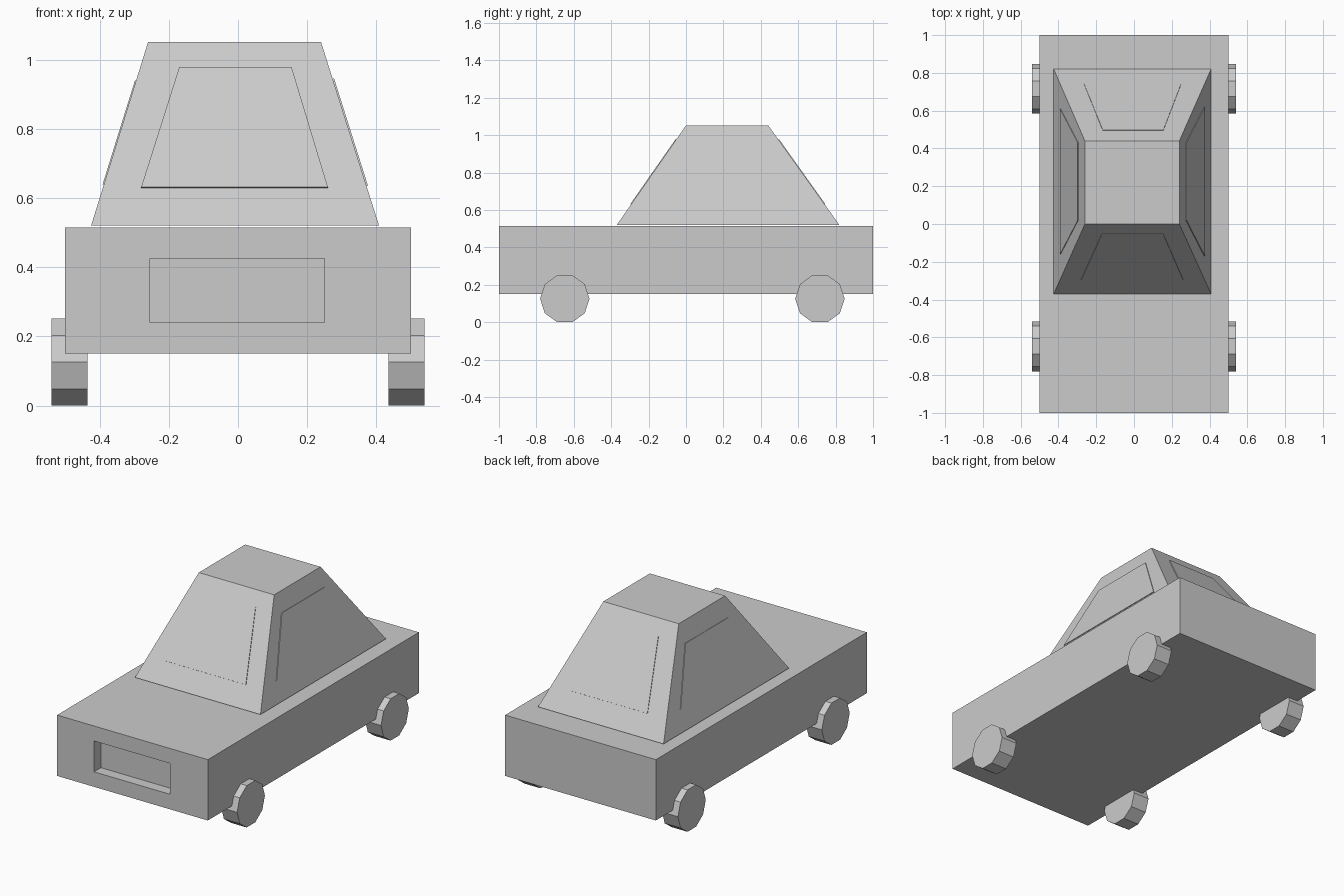
import bpy, bmesh, math
from mathutils import Vector, Matrix

if "Cube" in bpy.data.objects:
    bpy.data.objects.remove(bpy.data.objects["Cube"])


def finish(name, bm):
    bmesh.ops.recalc_face_normals(bm, faces=bm.faces)
    me = bpy.data.meshes.new(name)
    bm.to_mesh(me)
    bm.free()
    ob = bpy.data.objects.new(name, me)
    bpy.context.collection.objects.link(ob)
    return ob


def loft(name, ring_a, ring_b):
    """Closed solid between two rings of equal length."""
    bm = bmesh.new()
    a = [bm.verts.new(p) for p in ring_a]
    b = [bm.verts.new(p) for p in ring_b]
    bm.faces.new(a)
    bm.faces.new(b)
    for i in range(len(a)):
        j = (i + 1) % len(a)
        bm.faces.new((a[i], a[j], b[j], b[i]))
    return finish(name, bm)


def rect(x0, x1, y0, y1, z):
    return [(x0, y0, z), (x1, y0, z), (x1, y1, z), (x0, y1, z)]


# Body: box with a grille recess pushed into the front face
bm = bmesh.new()
bmesh.ops.create_cube(bm, size=1, matrix=Matrix.Translation((0, 0, 0.3325))
                      @ Matrix.Diagonal((1, 2, 0.365, 1)))
front = min(bm.faces, key=lambda f: f.calc_center_median().y)
bmesh.ops.inset_individual(bm, faces=[front], thickness=0.05)
for depth in (-1, -0.935):
    if depth > -1:
        new = bmesh.ops.extrude_discrete_faces(bm, faces=[front])
        front = new["faces"][0]
    for v in front.verts:
        v.co = (-0.255 if v.co.x < 0 else 0.25, depth,
                0.24 if v.co.z < 0.33 else 0.425)
finish("body", bm)

# Cabin: tapered block
loft("cabin", rect(-0.425, 0.408, -0.37, 0.82, 0.52),
     rect(-0.26, 0.24, 0.0, 0.44, 1.052))


# Windows: thin trapezoid panes lying on the cabin sides
def window(name, quad, out):
    pts = [Vector(p) for p in quad]
    n = (pts[1] - pts[0]).cross(pts[3] - pts[0]).normalized()
    if n.dot(Vector(out)) < 0:
        n = -n
    loft(name, [p - n * 0.015 for p in pts], [p + n * 0.003 for p in pts])


window("windscreen", [(-0.28, -0.295, 0.63), (0.26, -0.295, 0.63),
                      (0.155, -0.053, 0.977), (-0.17, -0.053, 0.977)], (0, -1, 0))
window("rear_window", [(-0.265, 0.742, 0.63), (0.25, 0.742, 0.63),
                       (0.155, 0.495, 0.977), (-0.165, 0.495, 0.977)], (0, 1, 0))
window("left_window", [(-0.389, -0.16, 0.638), (-0.389, 0.61, 0.638),
                       (-0.295, 0.43, 0.94), (-0.295, 0.02, 0.94)], (-1, 0, 0))
window("right_window", [(0.373, -0.17, 0.635), (0.373, 0.62, 0.635),
                        (0.275, 0.43, 0.945), (0.275, 0.02, 0.945)], (1, 0, 0))

# Wheels: ten-sided discs, flat side down
R = 0.132
for end, y in (("front", -0.648), ("rear", 0.716)):
    for side, x in (("left", -0.4875), ("right", 0.4875)):
        rings = [[(x + dx, y + R * math.cos(i * math.pi / 5),
                   R * math.sin(math.radians(72)) + R * math.sin(i * math.pi / 5))
                  for i in range(10)] for dx in (-0.0525, 0.0525)]
        loft(f"{end}_{side}_wheel", *rings)
